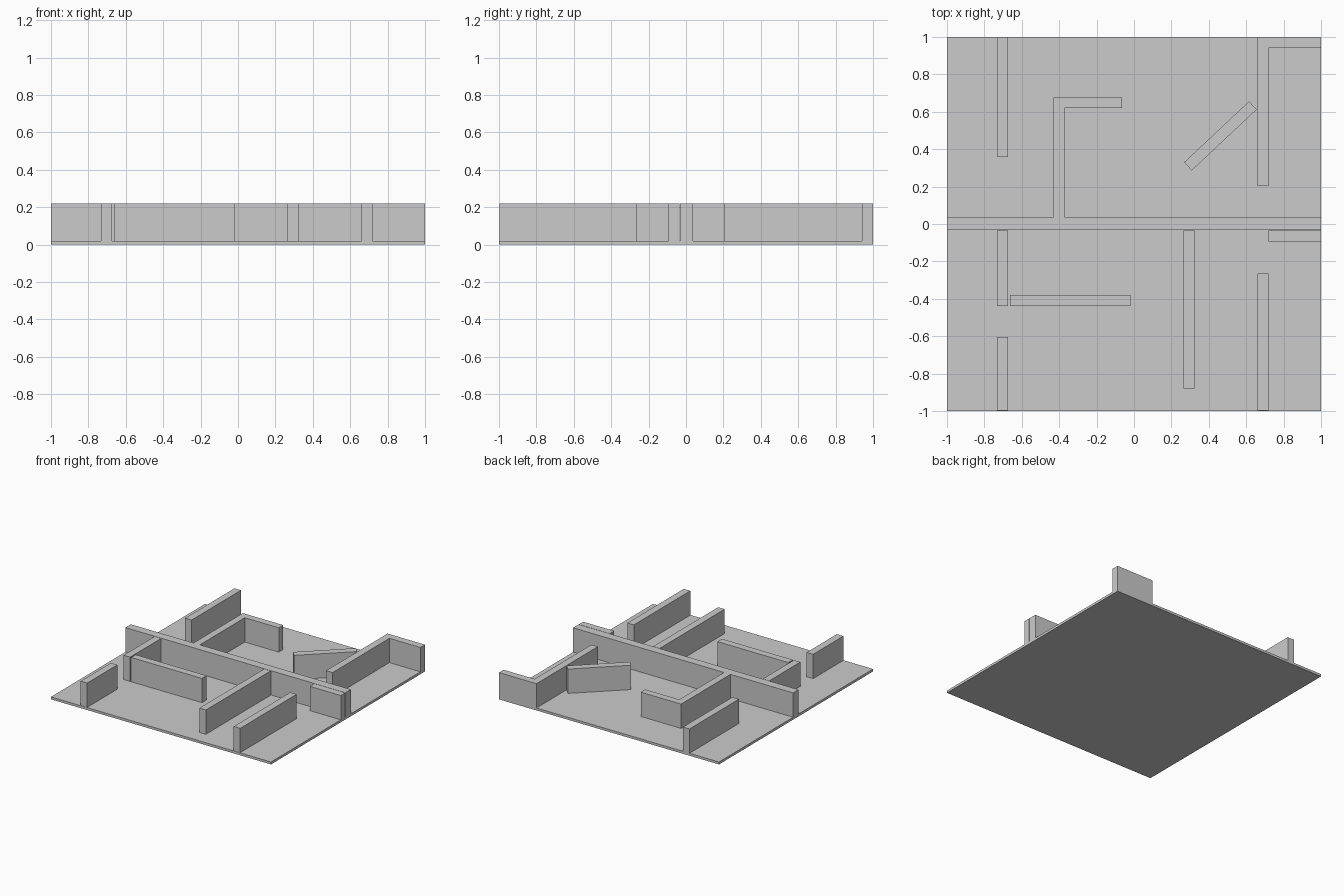
import bpy, bmesh
from math import cos, sin, radians

if "Cube" in bpy.data.objects:
    bpy.data.objects.remove(bpy.data.objects["Cube"])

FLOOR, TOP = 0.02, 0.22


def prism(name, outline, z0=FLOOR, z1=TOP):
    """Extrude a counter-clockwise plan outline from z0 to z1."""
    bm = bmesh.new()
    face = bm.faces.new([bm.verts.new((x, y, z0)) for x, y in outline])
    ext = bmesh.ops.extrude_face_region(bm, geom=[face], use_keep_orig=True)
    for v in ext["geom"]:
        if isinstance(v, bmesh.types.BMVert):
            v.co.z = z1
    bmesh.ops.recalc_face_normals(bm, faces=bm.faces[:])
    mesh = bpy.data.meshes.new(name)
    bm.to_mesh(mesh)
    bm.free()
    obj = bpy.data.objects.new(name, mesh)
    bpy.context.collection.objects.link(obj)
    return obj


def rect(x0, x1, y0, y1):
    return [(x0, y0), (x1, y0), (x1, y1), (x0, y1)]


# Floor slab
prism("floor", rect(-1, 1, -1, 1), 0, FLOOR)

# Central wall with the hooked branch behind it, one continuous outline
prism("central_wall", [
    (-1, -0.033), (1, -0.033), (1, 0.037), (-0.372, 0.037),
    (-0.372, 0.619), (-0.063, 0.619), (-0.063, 0.677),
    (-0.43, 0.677), (-0.43, 0.037), (-1, 0.037)])

# Straight partition walls: x0, x1, y0, y1
walls = {
    "left_back_wall": (-0.732, -0.673, 0.359, 1),
    "left_middle_wall": (-0.732, -0.673, -0.439, -0.036),
    "left_front_wall": (-0.732, -0.673, -0.997, -0.605),
    "front_cross_wall": (-0.664, -0.02, -0.439, -0.38),
    "front_divider": (0.264, 0.323, -0.879, -0.036),
    "right_back_wall": (0.659, 0.718, 0.203, 1),
    "right_back_return": (0.718, 1, 0.94, 1),
    "right_front_wall": (0.659, 0.718, -0.997, -0.264),
    "right_stub_wall": (0.718, 1, -0.093, -0.036),
}
for name, bounds in walls.items():
    prism(name, rect(*bounds))

# Diagonal wall, turned about its middle
a = radians(43.2)
cx, cy = 0.462, 0.471
prism("diagonal_wall", [
    (cx + x * cos(a) - y * sin(a), cy + x * sin(a) + y * cos(a))
    for x, y in rect(-0.238, 0.238, -0.03, 0.03)])
